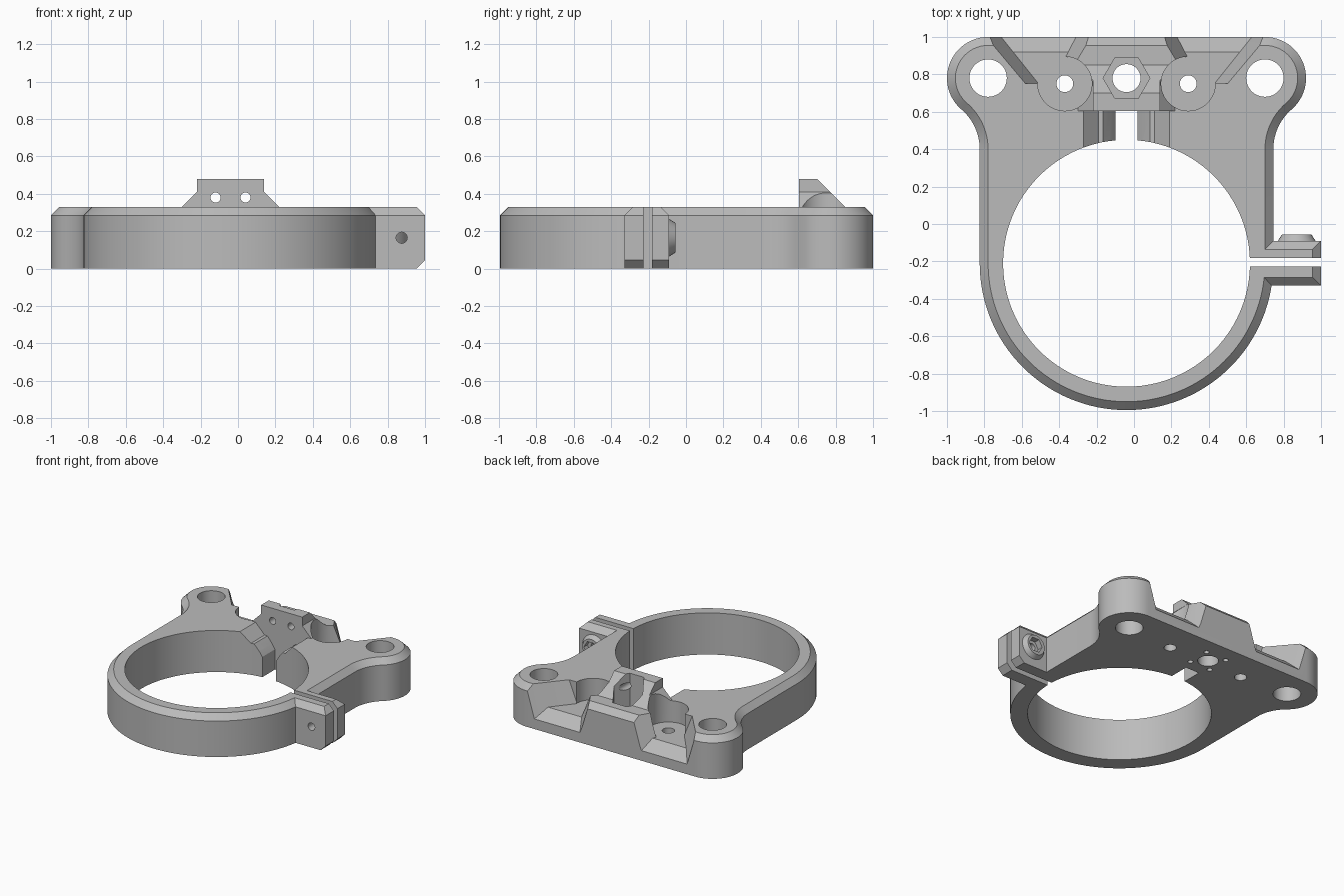
import bpy, bmesh
from math import sin, cos, pi, sqrt, atan2
from mathutils import Matrix, Vector

cube = bpy.data.objects.get("Cube")
if cube:
    bpy.data.objects.remove(cube, do_unlink=True)

grey = bpy.data.materials.new("plain_grey")
grey.use_nodes = True
grey.diffuse_color = (0.5, 0.5, 0.5, 1)
grey.node_tree.nodes["Principled BSDF"].inputs["Base Color"].default_value = (0.5, 0.5, 0.5, 1)

MID = -0.04          # symmetry line of the main body
RING_Y = -0.21
H, CH = 0.33, 0.045  # height and chamfer
EAR_X, EAR_Y = 0.74, 0.78
HOLE_Z = 0.165       # clamp screw height


def finish(name, bm):
    bmesh.ops.recalc_face_normals(bm, faces=bm.faces)
    mesh = bpy.data.meshes.new(name)
    bm.to_mesh(mesh)
    bm.free()
    mesh.materials.append(grey)
    ob = bpy.data.objects.new(name, mesh)
    bpy.context.collection.objects.link(ob)
    return ob


def loft(name, loops):
    """Closed solid through loops of equal length."""
    bm = bmesh.new()
    rows = [[bm.verts.new(p) for p in loop] for loop in loops]
    n = len(rows[0])
    for a, b in zip(rows, rows[1:]):
        for i in range(n):
            j = (i + 1) % n
            bm.faces.new((a[i], a[j], b[j], b[i]))
    bm.faces.new(rows[0][::-1])
    bm.faces.new(rows[-1])
    return finish(name, bm)


def rect(x0, x1, y0, y1, z):
    return [(x0, y0, z), (x1, y0, z), (x1, y1, z), (x0, y1, z)]


def cylinder(name, centre, r, depth, axis="Z", sides=48, r2=None):
    """Cylinder or cone starting at centre and running along +axis."""
    bm = bmesh.new()
    bmesh.ops.create_cone(bm, cap_ends=True, segments=sides, radius1=r,
                          radius2=r if r2 is None else r2, depth=depth,
                          matrix=Matrix.Translation((0, 0, depth / 2)))
    if axis == "Y":
        bm.transform(Matrix.Rotation(-pi / 2, 4, "X"))
    if sides == 6:
        spin = Matrix.Rotation(pi / 6, 4, axis)
        bm.transform(spin)
    bm.transform(Matrix.Translation(centre))
    return finish(name, bm)


def combine(target, tool, operation):
    tool.hide_render = True
    mod = target.modifiers.new(operation.lower(), "BOOLEAN")
    mod.operation, mod.object, mod.solver = operation, tool, "EXACT"
    bpy.context.view_layer.objects.active = target
    bpy.ops.object.modifier_apply(modifier=mod.name)
    bpy.data.objects.remove(tool, do_unlink=True)


def arc(cx, cy, r, a0, a1, n):
    return [(cx + r * cos(a0 + (a1 - a0) * i / n), cy + r * sin(a0 + (a1 - a0) * i / n))
            for i in range(n + 1)]


def outline(inset, z):
    """Ring, straight sides, concave fillets and two ears, shrunk by inset."""
    fillet = 0.28
    fx = 0.785 + fillet
    fy = EAR_Y - sqrt((0.22 + fillet) ** 2 - (fx - EAR_X) ** 2)
    turn = atan2(EAR_Y - fy, EAR_X - fx)
    half = arc(0, RING_Y, 0.785 - inset, -pi / 2, 0, 32)
    half += arc(fx, fy, fillet + inset, pi, turn, 12)
    half += arc(EAR_X, EAR_Y, 0.22 - inset, turn - pi, pi / 2, 24)[1:]
    other = [(-x, y) for x, y in reversed(half)][:-1]
    return [(MID + x, y, z) for x, y in half + other]


# Main plate with chamfered top rim
body = loft("clamp_bracket", [outline(0, 0), outline(0, H - CH), outline(CH, H)])

# Split clamp tab
tab = loft("clamp_tab", [rect(0.6, 0.955, -0.33, -0.09, 0), rect(0.6, 1, -0.33, -0.09, CH),
                         rect(0.6, 1, -0.33, -0.09, H - CH), rect(0.6, 0.955, -0.285, -0.135, H)])
combine(body, tab, "UNION")
combine(body, cylinder("nut_boss", (0.87, -0.12, HOLE_Z), 0.12, 0.065, "Y", 32, 0.078), "UNION")

# Raised sensor block
block = loft("raised_block", [rect(-0.3, 0.22, 0.605, 0.85, 0.25), rect(-0.3, 0.22, 0.605, 0.85, H),
                              rect(-0.22, 0.14, 0.605, 0.77, 0.41), rect(-0.22, 0.14, 0.605, 0.70, 0.48)])
combine(body, block, "UNION")

# Main bore, clamp gap and ear holes
cuts = [cylinder("bore", (MID, RING_Y, -0.1), 0.66, 0.7, sides=96),
        loft("clamp_gap", [rect(0.5, 1.1, -0.227, -0.182, z) for z in (-0.1, 0.5)])]
cuts += [cylinder("ear_hole", (MID + s * EAR_X, EAR_Y, -0.1), 0.1, 0.6) for s in (-1, 1)]

# Stepped notch between bore and block
steps = [(0.06, -0.1), (0.06, 0.16), (0.085, 0.2), (0.125, 0.25), (0.15, 0.25), (0.23, H), (0.23, 0.6)]
notch = [(MID + w, z) for w, z in steps] + [(MID - w, z) for w, z in reversed(steps)]
cuts.append(loft("notch", [[(x, y, z) for x, z in notch] for y in (0.3, 0.605)]))

# Screw seats with flared channels running out of the back
for s in (-1, 1):
    x = MID + s * 0.33
    cuts.append(cylinder("screw_seat", (x, 0.75, 0.16), 0.145, 0.5))
    cuts.append(cylinder("screw_hole", (x, 0.75, -0.1), 0.045, 0.4, sides=24))

    def channel(y, floor):
        """Cross-section of the channel at depth y, wider at the top."""
        t = (y - 0.75) / 0.25
        inner, outer = 0.40 - 0.13 * t, 0.47 + 0.20 * t
        top_in, top_out = 0.34 - 0.15 * t, 0.54 + 0.21 * t
        pts = [(inner, floor), (outer, floor), (top_out, H), (top_out, 0.6),
               (top_in, 0.6), (top_in, H)]
        return [(MID + s * px, y, z) for px, z in pts]

    cuts.append(loft("channel", [channel(0.75, 0.16), channel(0.92, 0.16), channel(1.02, 0.06)]))

# Hexagonal nut pocket, centre hole and blind holes from below
cuts.append(cylinder("nut_pocket", (MID, EAR_Y, 0.2), 0.125, 0.5, sides=6))
cuts.append(cylinder("centre_hole", (MID, EAR_Y, -0.1), 0.075, 0.5, sides=32))
for sx in (-1, 1):
    for sy in (-1, 1):
        cuts.append(cylinder("blind_hole", (MID + sx * 0.09, EAR_Y + sy * 0.09, -0.05), 0.02, 0.15, sides=16))
    cuts.append(cylinder("block_hole", (MID + sx * 0.08, 0.5, 0.38), 0.027, 0.5, "Y", 20))

# Clamp screw hole and its nut recess
cuts.append(cylinder("clamp_hole", (0.875, -0.5, HOLE_Z), 0.03, 0.6, "Y", 20))
cuts.append(cylinder("clamp_nut", (0.875, -0.1, HOLE_Z), 0.06, 0.2, "Y", 6))

for cut in cuts:
    combine(body, cut, "DIFFERENCE")

bpy.ops.object.select_all(action="DESELECT")
body.select_set(True)
bpy.context.view_layer.objects.active = body
bpy.ops.object.shade_smooth_by_angle(angle=pi / 7)
